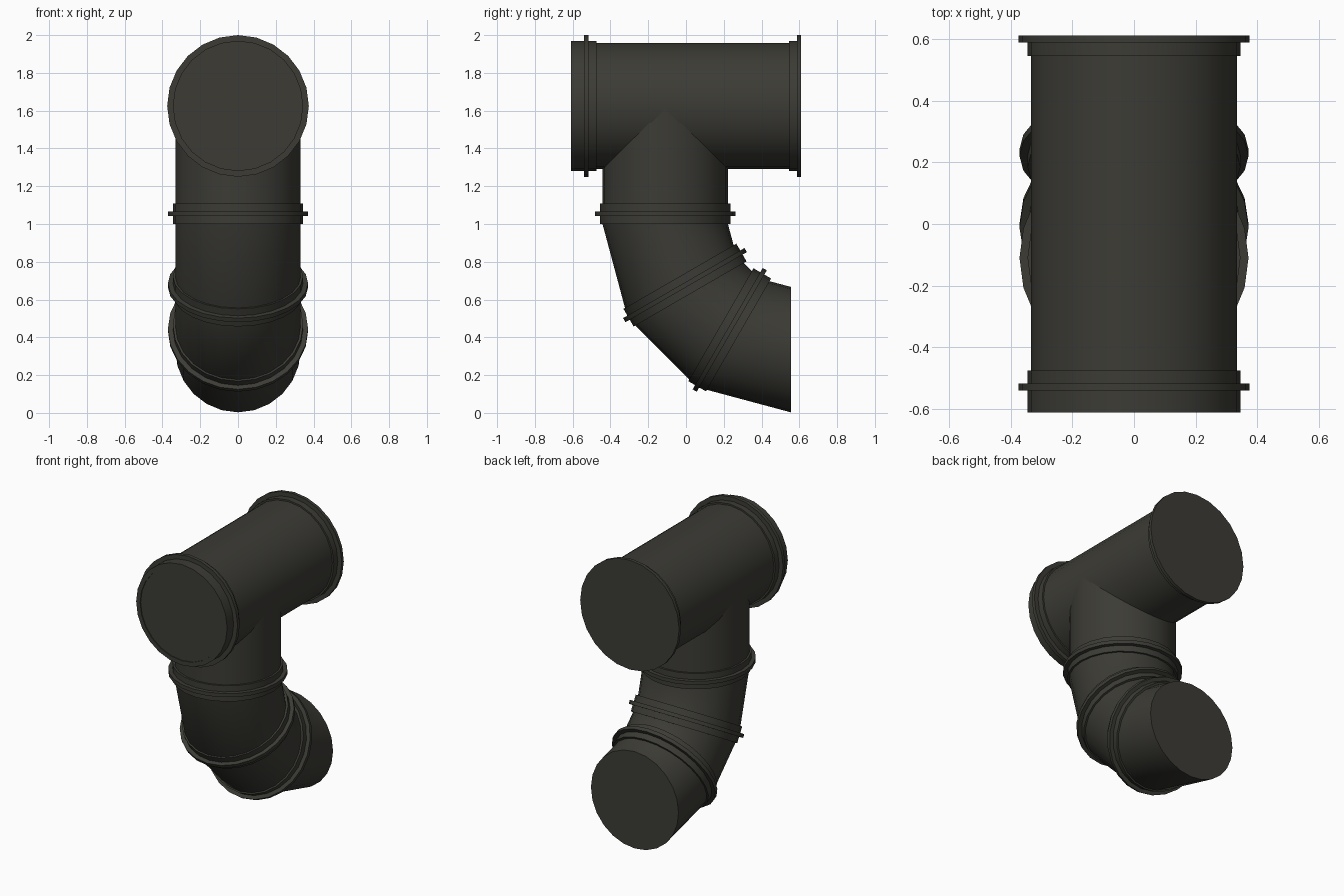
import bpy, bmesh, math
from mathutils import Vector

if "Cube" in bpy.data.objects:
    bpy.data.objects.remove(bpy.data.objects["Cube"])

SIDES = 24
mat = bpy.data.materials.new("dark_olive_grey")
mat.diffuse_color = (0.045, 0.044, 0.036, 1)
mat.use_nodes = True
mat.node_tree.nodes["Principled BSDF"].inputs["Base Color"].default_value = mat.diffuse_color


def tube(name, rings, cap=True):
    """Skin a list of (y, z, tilt, radius) rings; tilt turns the ring normal from -z toward +y."""
    bm = bmesh.new()
    loops = []
    for y, z, tilt, r in rings:
        u = Vector((0, math.cos(tilt), math.sin(tilt)))
        loops.append([bm.verts.new(Vector((0, y, z)) + r * (
            Vector((1, 0, 0)) * math.cos(2 * math.pi * i / SIDES) + u * math.sin(2 * math.pi * i / SIDES)))
            for i in range(SIDES)])
    for a, b in zip(loops, loops[1:]):
        for i in range(SIDES):
            j = (i + 1) % SIDES
            bm.faces.new((a[i], a[j], b[j], b[i]))
    if cap:
        bm.faces.new(loops[0])
        bm.faces.new(loops[-1])
    bmesh.ops.recalc_face_normals(bm, faces=bm.faces)
    me = bpy.data.meshes.new(name)
    bm.to_mesh(me)
    bm.free()
    me.materials.append(mat)
    ob = bpy.data.objects.new(name, me)
    bpy.context.collection.objects.link(ob)
    bpy.ops.object.select_all(action='DESELECT')
    bpy.context.view_layer.objects.active = ob
    ob.select_set(True)
    bpy.ops.object.shade_smooth_by_angle(angle=math.radians(32))
    return ob


def profile(name, y, z, tilt, steps):
    """Turned part along the ring normal: steps are (offset, radius)."""
    d = Vector((math.sin(tilt), -math.cos(tilt)))
    return tube(name, [(y + d.x * o, z + d.y * o, tilt, r) for o, r in steps])


def coupling(name, y, z, tilt):
    """Collar with a thin raised flange at its middle."""
    c, f, h, t = 0.345, 0.371, 0.054, 0.0125
    profile(name, y, z, tilt, [(-h, c), (-t, c), (-t, f), (t, f), (t, c), (h, c)])


# horizontal main pipe with its end flanges and slightly recessed front cap
H = math.pi / 2
profile("main_pipe", 0, 1.625, H, [(-0.59, 0.334), (0.59, 0.334)])
profile("front_collar", 0, 1.625, H, [
    (-0.604, 0.315), (-0.61, 0.315), (-0.61, 0.345), (-0.54, 0.345), (-0.54, 0.375),
    (-0.516, 0.375), (-0.516, 0.345), (-0.475, 0.345)])
profile("rear_flange", 0, 1.625, H, [
    (0.545, 0.345), (0.588, 0.345), (0.588, 0.375), (0.61, 0.375)])

# vertical branch pipe
profile("branch_pipe", -0.11, 1.62, 0, [(0, 0.332), (0.62, 0.332)])
coupling("branch_coupling", -0.11, 1.054, 0)

# segmented elbow around the bend centre
BY, BZ, R = 0.555, 1.0, 0.665
tube("elbow", [(BY - R * math.cos(a), BZ - R * math.sin(a), a, 0.332)
               for a in (0, math.pi / 6, math.pi / 3, H)])
for n, a in (("upper", math.pi / 6), ("lower", math.pi / 3)):
    q = 0.647
    coupling(n + "_elbow_coupling", BY - q * math.cos(a), BZ - q * math.sin(a), a)
